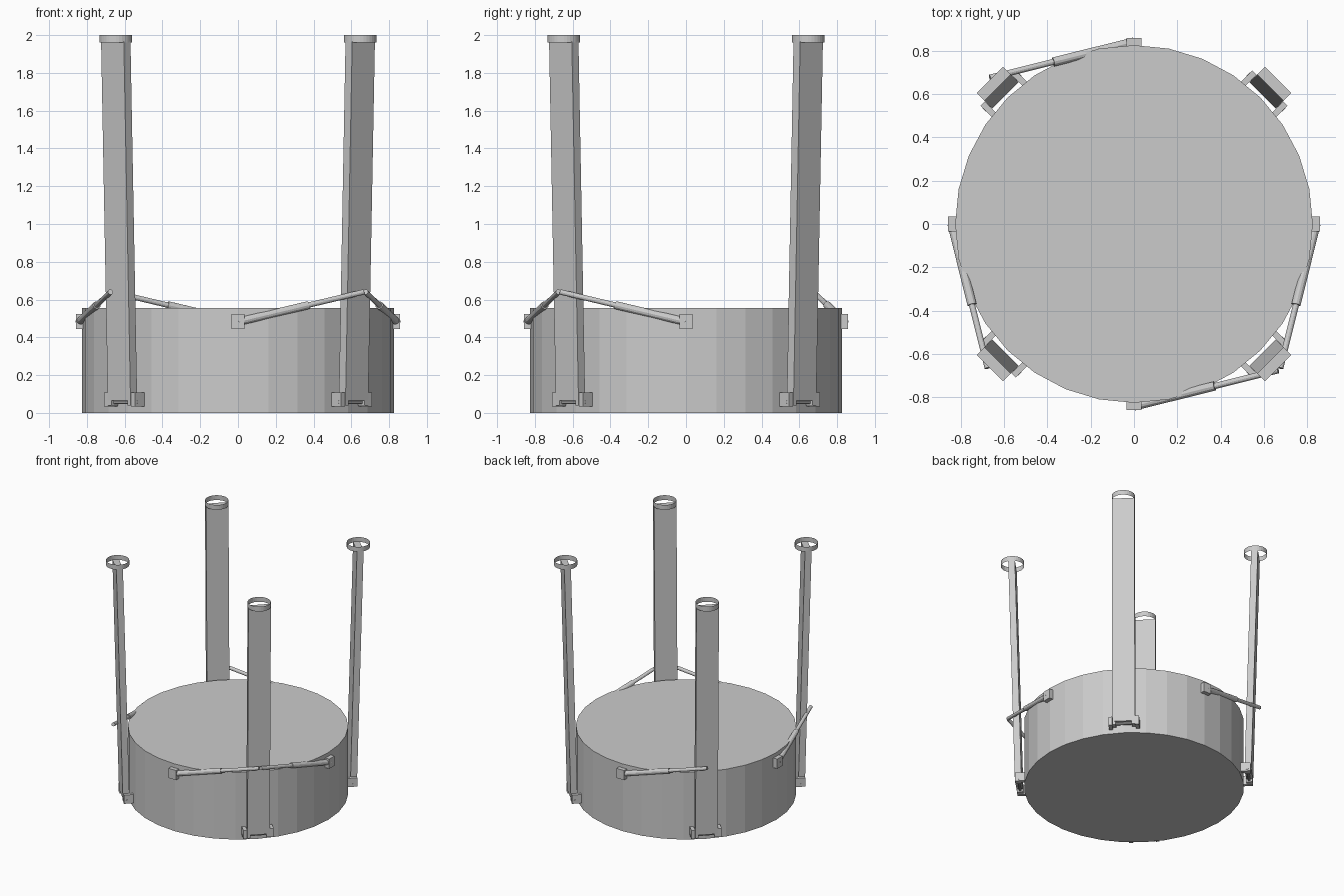
import bpy, bmesh
from math import radians
from mathutils import Vector, Matrix

if "Cube" in bpy.data.objects:
    bpy.data.objects.remove(bpy.data.objects["Cube"])


def finish(bm, name, mat=Matrix.Identity(4)):
    bmesh.ops.recalc_face_normals(bm, faces=bm.faces)
    me = bpy.data.meshes.new(name)
    bm.to_mesh(me)
    bm.free()
    ob = bpy.data.objects.new(name, me)
    ob.matrix_world = mat
    bpy.context.collection.objects.link(ob)
    return ob


def box(name, lo, hi, mat, lean=0.0):
    """Box between two corners; the upper end is shifted by lean along local y."""
    bm = bmesh.new()
    bmesh.ops.create_cube(bm, size=1)
    lo, hi = Vector(lo), Vector(hi)
    for v in bm.verts:
        top = v.co.z > 0
        v.co = Vector([l + (h - l) * (c + 0.5) for l, h, c in zip(lo, hi, v.co)])
        if top:
            v.co.y += lean
    return finish(bm, name, mat)


def rod(name, a, b, r, sides=12, mat=Matrix.Identity(4)):
    """Capped cylinder from a to b."""
    a, b = Vector(a), Vector(b)
    bm = bmesh.new()
    place = Matrix.Translation((a + b) / 2) @ (b - a).to_track_quat('Z', 'Y').to_matrix().to_4x4()
    bmesh.ops.create_cone(bm, cap_ends=True, segments=sides, radius1=r, radius2=r,
                          depth=(b - a).length, matrix=place)
    return finish(bm, name, mat)


def turn(deg):
    """Frame whose local y points outward at the given compass angle."""
    return Matrix.Rotation(radians(deg - 90), 4, 'Z')


# Drum body
rod("drum_body", (0, 0, 0), (0, 0, 0.555), 0.825, 32)

# Four leaning legs with hinge and ring at the tip
for label, deg in (("back_right", 45), ("back_left", 135),
                   ("front_left", 225), ("front_right", 315)):
    m = turn(deg)
    box("leg_" + label, (-0.085, 0.84, 0.065), (0.085, 0.89, 1.965), m, lean=0.05)
    # open ring band
    bm = bmesh.new()
    bmesh.ops.create_cone(bm, cap_ends=False, segments=32, radius1=0.087, radius2=0.087,
                          depth=0.04, matrix=Matrix.Translation((0, 0.915, 1.98)))
    finish(bm, "leg_ring_" + label, m)
    # hinge plates, lower lugs and pin
    for s in (-1, 1):
        x0, x1 = sorted((s * 0.087, s * 0.115))
        box("hinge_plate_" + label, (x0, 0.80, 0.035), (x1, 0.887, 0.107), m)
        x0, x1 = sorted((s * 0.06, s * 0.085))
        box("leg_lug_" + label, (x0, 0.84, 0.04), (x1, 0.888, 0.066), m)
    rod("hinge_pin_" + label, (-0.117, 0.862, 0.057), (0.117, 0.862, 0.057), 0.011, 10, m)

# Telescopic struts: mount on the drum rim, end on a leg
for label, deg, end in (("front", 270, (0.665, -0.675)), ("right", 0, (0.675, -0.665)),
                        ("left", 180, (-0.675, -0.665)), ("back", 90, (-0.665, 0.675))):
    m = turn(deg)
    box("strut_mount_" + label, (-0.035, 0.80, 0.443), (0.035, 0.858, 0.523), m)
    tip = Vector((*end, 0.64))
    start = m @ Vector((0, 0.84, 0.482))
    mid = start.lerp(tip, 0.56)
    rod("strut_sleeve_" + label, start, mid, 0.021)
    rod("strut_rod_" + label, mid, tip, 0.014)
